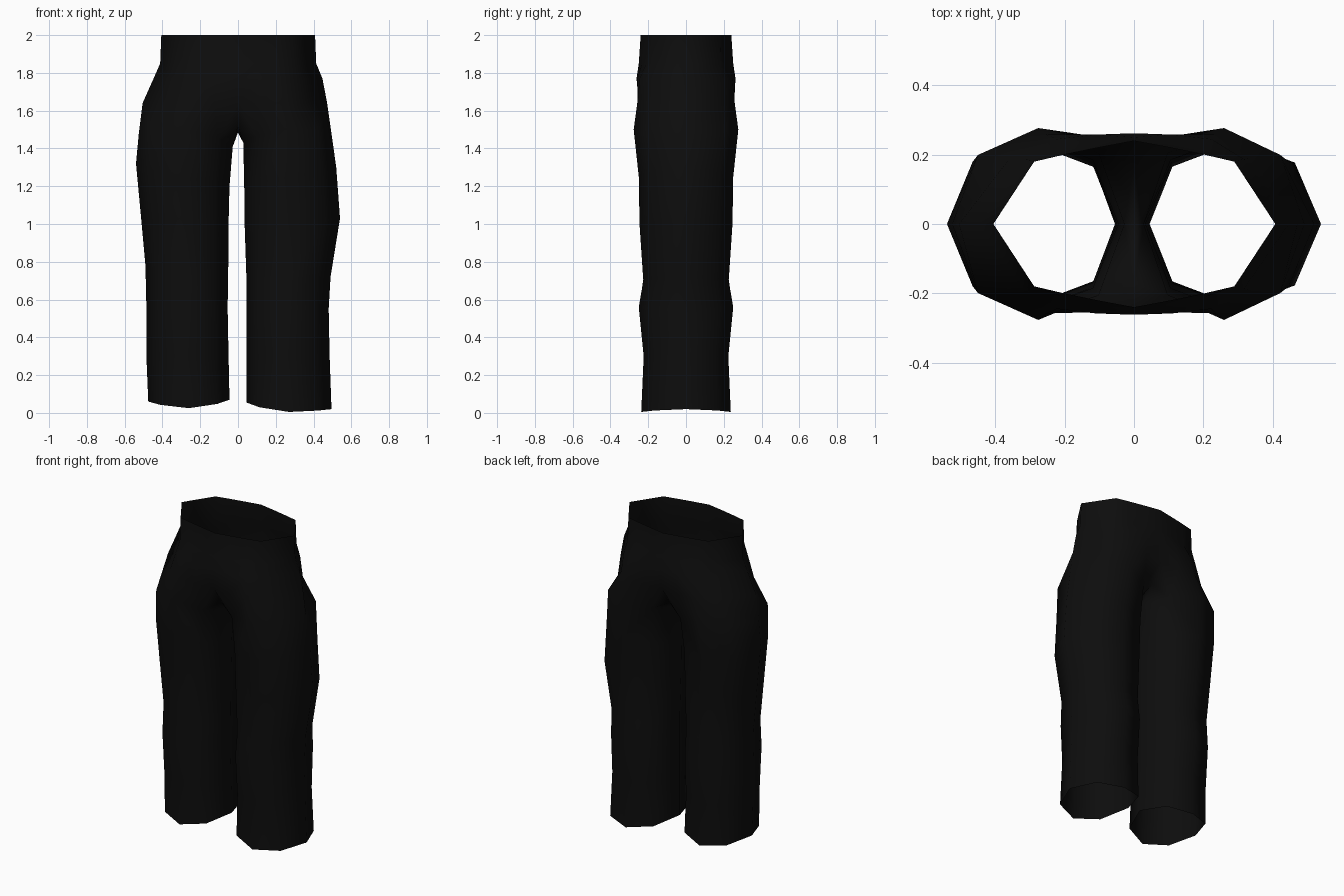
import bpy, bmesh

if "Cube" in bpy.data.objects:
    bpy.data.objects.remove(bpy.data.objects["Cube"])

# Single flat fabric colour
mat = bpy.data.materials.new("black fabric")
mat.diffuse_color = (0.004, 0.004, 0.004, 1)
mat.use_nodes = True
mat.node_tree.nodes["Principled BSDF"].inputs["Base Color"].default_value = mat.diffuse_color

# Leg rings: z at outer, middle, inner side; outer x, inner x; half depth
LEFT = [(.06, .025, .07, .475, .045, .232), (.30, .30, .30, .485, .050, .222),
        (.56, .56, .56, .485, .055, .248), (.78, .72, .72, .49, .052, .224),
        (1.0, 1.03, 1.0, .51, .050, .245), (1.32, 1.25, 1.2, .54, .045, .25),
        (1.48, 1.5, 1.41, .525, .028, .277)]
RIGHT = [(.02, .005, .055, .495, .045, .237), (.30, .30, .30, .485, .045, .224),
         (.55, .56, .55, .48, .045, .25), (.72, .70, .70, .49, .045, .226),
         (1.03, 1.0, 1.0, .54, .035, .246), (1.3, 1.25, 1.2, .52, .033, .25),
         (1.5, 1.5, 1.43, .492, .028, .277)]
# Hip and waistband rows: z, outer x, then depth at centre, inner, front, diagonal
HIP_L = [(1.64, .505, .250, .255, .258, .190), (1.77, .447, .262, .258, .245, .187),
         (1.85, .412, .250, .232, .210, .183), (2.0, .406, .240, .221, .200, .180)]
HIP_R = [(1.64, .472, .250, .255, .258, .190), (1.77, .447, .262, .258, .245, .187),
         (1.85, .414, .250, .232, .210, .183), (2.0, .408, .240, .221, .200, .180)]

bm = bmesh.new()


def leg_ring(side, row):
    """Eight-sided ring starting at the inner side, running front to back."""
    zo, zm, zi, xo, xi, y = row
    c, h = (xo + xi) / 2, (xo - xi) / 2
    front = [(c - .7 * h, -.74 * y, (zi + zm) / 2), (c, -y, zm),
             (c + .7 * h, -.72 * y, (zo + zm) / 2)]
    back = [(a, -b, z) for a, b, z in reversed(front)]
    pts = [(xi, 0, zi)] + front + [(xo, 0, zo)] + back
    return [bm.verts.new((side * a, b, z)) for a, b, z in pts]


def hip_ring(side, row):
    """Half ring from front centre around the side to back centre."""
    z, xo, *d = row
    front = [(f * xo, -y, z) for f, y in zip((0, .25, .5, .71), d)]
    back = [(a, -b, c) for a, b, c in reversed(front)]
    pts = front + [(xo, 0, z)] + back
    return [bm.verts.new((side * a, b, c)) for a, b, c in pts]


def build_half(side, legs, hips):
    rings = [leg_ring(side, r) for r in legs]
    # leg tube
    for a, b in zip(rings, rings[1:]):
        for i in range(8):
            j = (i + 1) % 8
            bm.faces.new((a[i], a[j], b[j], b[i]))
    # hips and waistband
    uppers = [hip_ring(side, r) for r in hips]
    for a, b in zip(uppers, uppers[1:]):
        for i in range(8):
            bm.faces.new((a[i], a[i + 1], b[i + 1], b[i]))
    # join leg to hips, with the crotch seam in the middle
    top, hip = rings[-1], uppers[0]
    for i in range(1, 7):
        bm.faces.new((top[i], top[i + 1], hip[i + 1], hip[i]))
    seam = [bm.verts.new((0, y, z)) for y, z in ((-.17, 1.52), (0, 1.485), (.17, 1.52))]
    bm.faces.new((top[0], top[1], seam[0]))
    bm.faces.new((top[1], hip[1], hip[0], seam[0]))
    bm.faces.new((top[0], seam[0], seam[1]))
    bm.faces.new((top[0], seam[1], seam[2]))
    bm.faces.new((top[0], seam[2], top[7]))
    bm.faces.new((top[7], seam[2], hip[8], hip[7]))


build_half(-1, LEFT, HIP_L)
build_half(1, RIGHT, HIP_R)

# Weld the centre seam and finish
bmesh.ops.remove_doubles(bm, verts=bm.verts, dist=.0005)
bmesh.ops.recalc_face_normals(bm, faces=bm.faces)
# outer side of the widest face must point away from the centre
f = max(bm.faces, key=lambda q: abs(q.calc_center_median().x))
if f.normal.x * f.calc_center_median().x < 0:
    bmesh.ops.reverse_faces(bm, faces=bm.faces)
for f in bm.faces:
    f.smooth = True
mesh = bpy.data.meshes.new("trousers")
bm.to_mesh(mesh)
bm.free()
mesh.materials.append(mat)
obj = bpy.data.objects.new("trousers", mesh)
bpy.context.collection.objects.link(obj)
